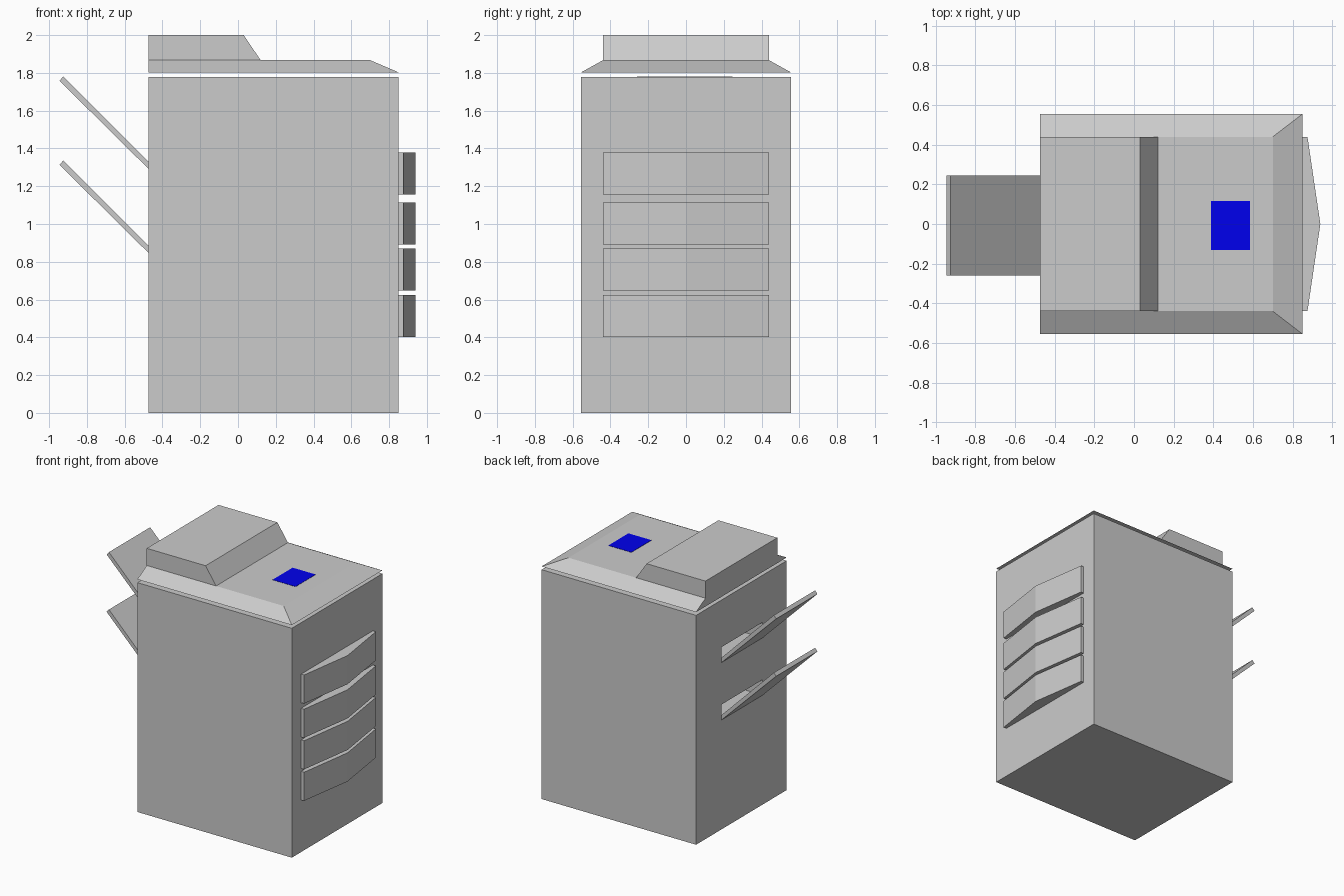
import bpy, bmesh
from mathutils import Vector

if "Cube" in bpy.data.objects:
    bpy.data.objects.remove(bpy.data.objects["Cube"])


def loft(name, ring_a, ring_b):
    """Closed solid between two matching rings of points."""
    bm = bmesh.new()
    a = [bm.verts.new(p) for p in ring_a]
    b = [bm.verts.new(p) for p in ring_b]
    bm.faces.new(a)
    bm.faces.new(b)
    for i in range(len(a)):
        j = (i + 1) % len(a)
        bm.faces.new((a[i], a[j], b[j], b[i]))
    bmesh.ops.recalc_face_normals(bm, faces=bm.faces)
    mesh = bpy.data.meshes.new(name)
    bm.to_mesh(mesh)
    bm.free()
    obj = bpy.data.objects.new(name, mesh)
    bpy.context.collection.objects.link(obj)
    return obj


def rect(x0, x1, y0, y1, z):
    return [(x0, y0, z), (x1, y0, z), (x1, y1, z), (x0, y1, z)]


def box(name, x, y, z):
    return loft(name, rect(*x, *y, z[0]), rect(*x, *y, z[1]))


def side_prism(name, profile, y0, y1):
    """Extrude an x-z profile along y."""
    return loft(name, [(x, y0, z) for x, z in profile],
                [(x, y1, z) for x, z in profile])


LEFT, RIGHT, HALF = -0.475, 0.85, 0.555
INNER = 0.44
TRAY_Y = (-0.26, 0.245)

# Cabinet
cabinet = box("cabinet", (LEFT, RIGHT), (-HALF, HALF), (0, 1.778))

# Output trays, each rising out of a slot in the cabinet
for i, z in enumerate((0.848, 1.293), 1):
    side_prism(f"output_tray_{i}",
               [(LEFT, z), (LEFT, z + 0.038), (-0.925, z + 0.488), (-0.945, z + 0.465)],
               *TRAY_Y)
    cutter = box(f"slot_cutter_{i}", (LEFT - 0.1, LEFT + 0.2), TRAY_Y, (z, z + 0.12))
    cutter.hide_render = True
    cutter.display_type = 'WIRE'
    slot = cabinet.modifiers.new(f"slot_{i}", 'BOOLEAN')
    slot.operation = 'DIFFERENCE'
    slot.solver = 'EXACT'
    slot.object = cutter

# Lid with sloped front, back and right edges, floating just above the cabinet
loft("lid", rect(LEFT, RIGHT, -HALF, HALF, 1.803),
     rect(LEFT, 0.70, -INNER, INNER, 1.867))

# Document feeder
side_prism("document_feeder",
           [(LEFT, 1.867), (0.12, 1.867), (0.03, 2.0), (LEFT, 2.0)], -INNER, INNER)

# Paper drawers with pointed fronts
drawer = [(RIGHT, -INNER), (0.875, -INNER), (0.94, 0), (0.875, INNER), (RIGHT, INNER)]
for i, z in enumerate((0.403, 0.647, 0.892, 1.157), 1):
    loft(f"paper_drawer_{i}", [(x, y, z) for x, y in drawer],
         [(x, y, z + 0.222) for x, y in drawer])

# Blue control screen
screen = box("control_screen", (0.388, 0.585), (-0.13, 0.115), (1.862, 1.869))
blue = bpy.data.materials.new("screen_blue")
blue.diffuse_color = (0.0, 0.0, 0.85, 1.0)
blue.use_nodes = True
blue.node_tree.nodes["Principled BSDF"].inputs["Base Color"].default_value = blue.diffuse_color
screen.data.materials.append(blue)
